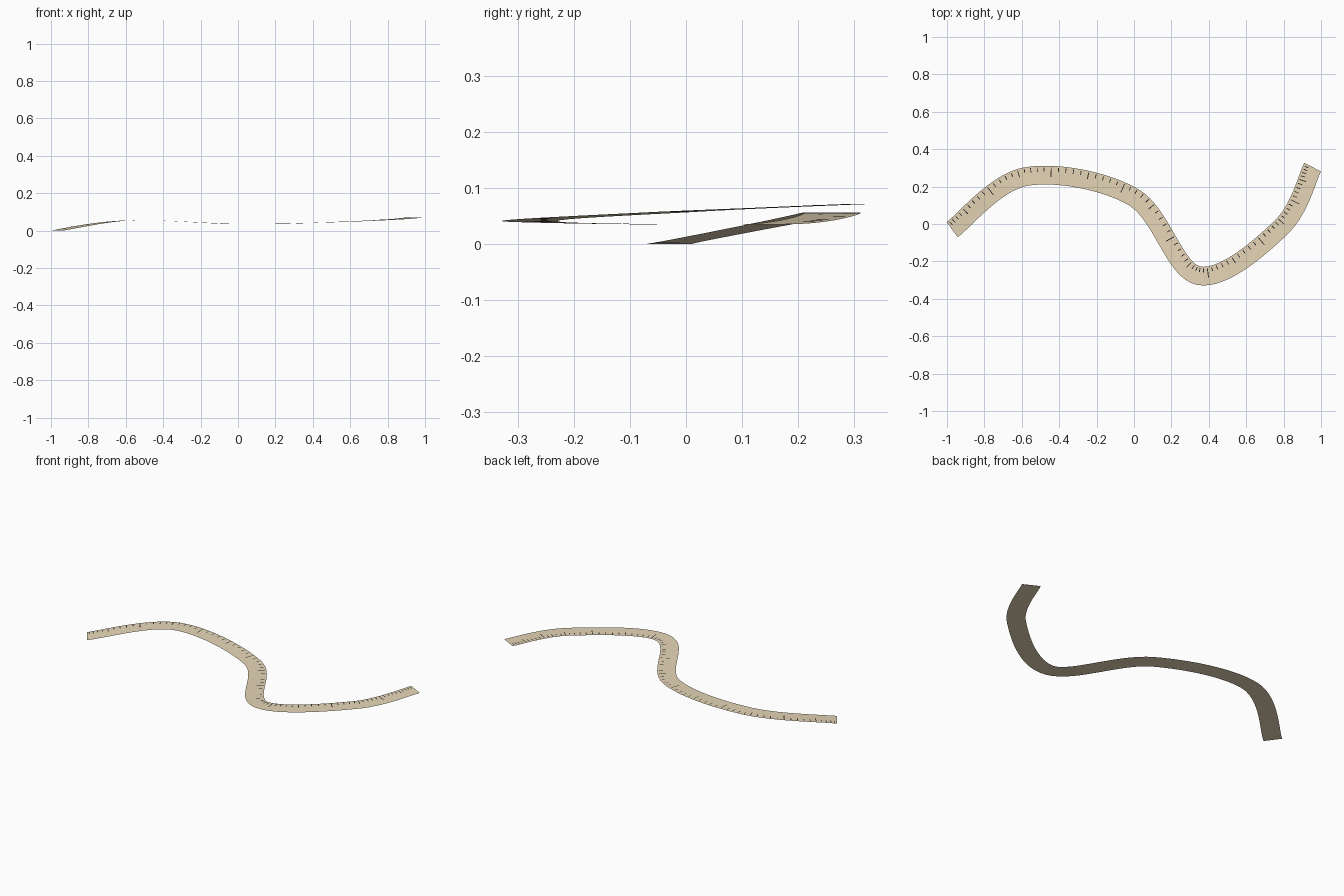
import bpy, bmesh
from mathutils import Vector

if "Cube" in bpy.data.objects:
    bpy.data.objects.remove(bpy.data.objects["Cube"])

# Centre line control points of the tape
PATH = [Vector(p) for p in [(-0.972, -0.03, 0.0), (-0.58, 0.253, 0.055), (-0.005, 0.145, 0.035),
                            (0.345, -0.276, 0.04), (0.785, -0.02, 0.057), (0.955, 0.304, 0.071)]]
SEGS = len(PATH) - 1
HALF = 0.05
TICKS = 80


def frame(u):
    """Point, tangent and sideways direction at path parameter u (smooth spline)."""
    i = min(int(u), SEGS - 1)
    t = u - i
    a, b = PATH[i], PATH[i + 1]
    ta = (b - PATH[max(i - 1, 0)]) / 2
    tb = (PATH[min(i + 2, SEGS)] - a) / 2
    p = (a * (2*t**3 - 3*t**2 + 1) + ta * (t**3 - 2*t**2 + t)
         + b * (3*t**2 - 2*t**3) + tb * (t**3 - t**2))
    d = (a * (6*t*t - 6*t) + ta * (3*t*t - 4*t + 1)
         + b * (6*t - 6*t*t) + tb * (3*t*t - 2*t))
    d.normalize()
    side = Vector((-d.y, d.x, 0)).normalized()
    return p, d, side


def finish(bm, name, color):
    mesh = bpy.data.meshes.new(name)
    bm.to_mesh(mesh)
    bm.free()
    mat = bpy.data.materials.new(name + "_color")
    mat.diffuse_color = color
    mat.use_nodes = True
    mat.node_tree.nodes["Principled BSDF"].inputs["Base Color"].default_value = mat.diffuse_color
    mesh.materials.append(mat)
    mesh.shade_smooth()
    obj = bpy.data.objects.new(name, mesh)
    bpy.context.collection.objects.link(obj)


# Tape ribbon, flat across its width
bm = bmesh.new()
prev = None
for k in range(TICKS + 1):
    p, d, side = frame(k * SEGS / TICKS)
    row = [bm.verts.new(p - side * HALF), bm.verts.new(p + side * HALF)]
    if prev:
        bm.faces.new((prev[0], row[0], row[1], prev[1]))
    prev = row
finish(bm, "tape_ribbon", (0.80, 0.68, 0.48, 1))

# Graduation marks along the left edge, longer at every fifth and tenth
bm = bmesh.new()
for k in range(1, TICKS):
    p, d, side = frame(k * SEGS / TICKS)
    length = 0.05 if k % 10 == 0 else 0.036 if k % 5 == 0 else 0.022
    up = d.cross(side) * 0.0012
    outer, inner = HALF - 0.009, HALF - 0.009 - length
    w = d * 0.0022
    bm.faces.new([bm.verts.new(p + up + side * s + e)
                  for s, e in ((inner, -w), (inner, w), (outer, w), (outer, -w))][::-1])
bmesh.ops.recalc_face_normals(bm, faces=bm.faces)
for f in bm.faces:
    f.normal_update()
    if f.normal.z < 0:
        f.normal_flip()
finish(bm, "graduation_marks", (0.02, 0.02, 0.02, 1))
